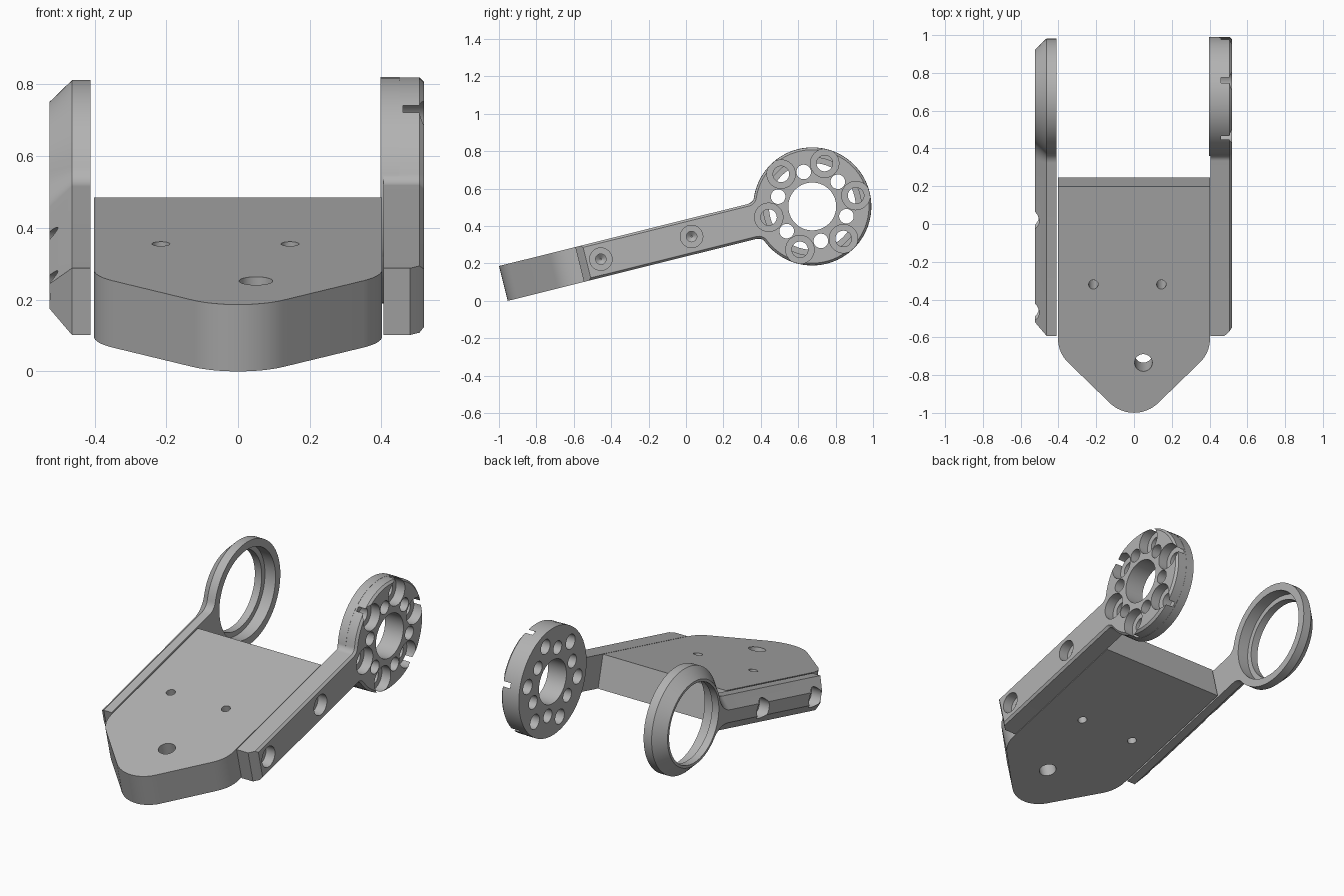
import bpy, bmesh, math
from mathutils import Matrix, Vector

if "Cube" in bpy.data.objects:
    bpy.data.objects.remove(bpy.data.objects["Cube"], do_unlink=True)

# Everything is drawn flat (x across, y along the arms, z thickness), then tilted
TILT = Matrix.Translation((0, -0.953, 0)) @ Matrix.Rotation(math.radians(14), 4, "X")
THICK = 0.192
MID = THICK / 2
HUB = 1.702            # distance of the pivot axis along the arms
SCREWS = (0.537, 1.037)

grey = bpy.data.materials.new("machined_grey")
grey.use_nodes = True
grey.diffuse_color = (0.45, 0.45, 0.45, 1)
grey.node_tree.nodes["Principled BSDF"].inputs["Base Color"].default_value = (0.45, 0.45, 0.45, 1)


def make_object(name, bm):
    bmesh.ops.recalc_face_normals(bm, faces=bm.faces)
    bm.transform(TILT)
    mesh = bpy.data.meshes.new(name)
    bm.to_mesh(mesh)
    bm.free()
    mesh.materials.append(grey)
    obj = bpy.data.objects.new(name, mesh)
    bpy.context.collection.objects.link(obj)
    return obj


def loft(bm, rings):
    """Skin matching closed rings of points and cap both ends."""
    loops = [[bm.verts.new(p) for p in ring] for ring in rings]
    n = len(loops[0])
    for a, b in zip(loops, loops[1:]):
        for i in range(n):
            j = (i + 1) % n
            bm.faces.new((a[i], a[j], b[j], b[i]))
    bm.faces.new(loops[0][::-1])
    bm.faces.new(loops[-1])


def arc(cx, cy, r, start, end, steps):
    angles = [start + (end - start) * i / steps for i in range(steps + 1)]
    return [(cx + r * math.cos(a), cy + r * math.sin(a)) for a in angles]


def side_bore(bm, y, z, steps, segs=40):
    """Stepped round cutter along x; steps are (x, radius)."""
    loft(bm, [[(x, *p) for p in arc(y, z, r, 0, math.tau, segs)[:-1]] for x, r in steps])


def arm_outline(x, radius, fillet, inset=0.0, front_inset=None):
    """Bar blending into a round eye, optionally offset inwards."""
    r, h, f = radius - inset, MID - inset, fillet + inset
    front = 0.42 + (inset if front_inset is None else front_inset)
    run = math.sqrt((r + f) ** 2 - (h + f) ** 2)
    lean = math.atan2(h + f, run)
    upper = [(front, h)]
    upper += arc(HUB - run, h + f, f, -math.pi / 2, -lean, 8)
    upper += arc(HUB, 0, r, math.pi - lean, 0, 32)[1:]
    lower = [(y, -z) for y, z in upper[-2::-1]]
    return [(x, y, z + MID) for y, z in upper + lower]


def boolean(obj, other, operation):
    mod = obj.modifiers.new(operation.title(), "BOOLEAN")
    mod.operation, mod.object, mod.solver = operation, other, "EXACT"
    bpy.context.view_layer.objects.active = obj
    bpy.ops.object.modifier_apply(modifier=mod.name)
    bpy.data.objects.remove(other, do_unlink=True)


def finish(obj):
    bpy.ops.object.select_all(action="DESELECT")
    obj.select_set(True)
    bpy.context.view_layer.objects.active = obj
    bpy.ops.object.shade_smooth_by_angle(angle=math.radians(25))


# Base plate with a rounded, tapered nose
W, NOSE, LENGTH = 0.402, 0.18, 1.236
q = math.pi / 4
shoulder = NOSE * (1 - math.cos(q)) + W - NOSE * math.sin(q) + NOSE * math.tan(q / 2)
half = arc(0, NOSE, NOSE, -math.pi / 2, -q, 8)
half += arc(W - NOSE, shoulder, NOSE, -q, 0, 8)
half.append((W, LENGTH))
outline = half + [(-x, y) for x, y in half[:0:-1]]
bm = bmesh.new()
loft(bm, [[(x, y, z) for x, y in outline] for z in (0, THICK)])
base = make_object("base_plate", bm)

# Vertical holes in the plate
bm = bmesh.new()
for x, y, r in ((-0.215, 0.70, 0.025), (0.145, 0.70, 0.025), (0.05, 0.273, 0.047)):
    loft(bm, [[(*p, z) for p in arc(x, y, r, 0, math.tau, 32)[:-1]] for z in (-0.1, 0.3)])
boolean(base, make_object("plate_cutter", bm), "DIFFERENCE")

# Blind screw holes in both plate edges
bm = bmesh.new()
for side in (-1, 1):
    for y in SCREWS:
        side_bore(bm, y, MID, [(side * 0.5, 0.028), (side * 0.32, 0.028), (side * 0.30, 0.004)])
boolean(base, make_object("screw_cutter", bm), "DIFFERENCE")
finish(base)

# Right arm: bar with a deep outer chamfer and an open bearing ring
R, F = 0.307, 0.07
bm = bmesh.new()
loft(bm, [arm_outline(-0.411, R, F), arm_outline(-0.463, R, F),
          arm_outline(-0.525, R, F, 0.06)])
right_arm = make_object("right_arm_bearing_ring", bm)
bm = bmesh.new()
side_bore(bm, HUB, MID, [(-0.3, 0.262), (-0.48, 0.262), (-0.4801, 0.232), (-0.6, 0.232)], 64)
for y in SCREWS:
    side_bore(bm, y, MID, [(-0.3, 0.028), (-0.46, 0.028), (-0.4601, 0.058), (-0.6, 0.058)])
boolean(right_arm, make_object("right_cutter", bm), "DIFFERENCE")
finish(right_arm)

# Left arm: bar with a chamfered front end and a mounting disc
R, F = 0.315, 0.04
bm = bmesh.new()
loft(bm, [arm_outline(0.405, R, F), arm_outline(0.48, R, F),
          arm_outline(0.506, R, F, 0, 0.026), arm_outline(0.518, R, F, 0.012, 0.04)])
left_arm = make_object("left_arm_mounting_disc", bm)
bm = bmesh.new()
side_bore(bm, HUB, MID, [(0.398, R + 0.001), (0.45, R + 0.001)], 64)
boolean(left_arm, make_object("disc_pad", bm), "UNION")

# Disc centre hole, six counterbored holes, six plain holes, two screw seats
bm = bmesh.new()
side_bore(bm, HUB, MID, [(0.3, 0.128), (0.6, 0.128)], 64)
for k in range(6):
    a = k * math.pi / 3
    side_bore(bm, HUB + 0.24 * math.cos(a), MID + 0.24 * math.sin(a),
              [(0.3, 0.043), (0.46, 0.043), (0.4601, 0.076), (0.6, 0.076)])
    a += math.pi / 6
    side_bore(bm, HUB + 0.19 * math.cos(a), MID + 0.19 * math.sin(a),
              [(0.3, 0.039), (0.6, 0.039)])
for y in SCREWS:
    side_bore(bm, y, MID, [(0.3, 0.028), (0.46, 0.028), (0.4601, 0.06), (0.6, 0.06)])
boolean(left_arm, make_object("left_cutter", bm), "DIFFERENCE")
finish(left_arm)
